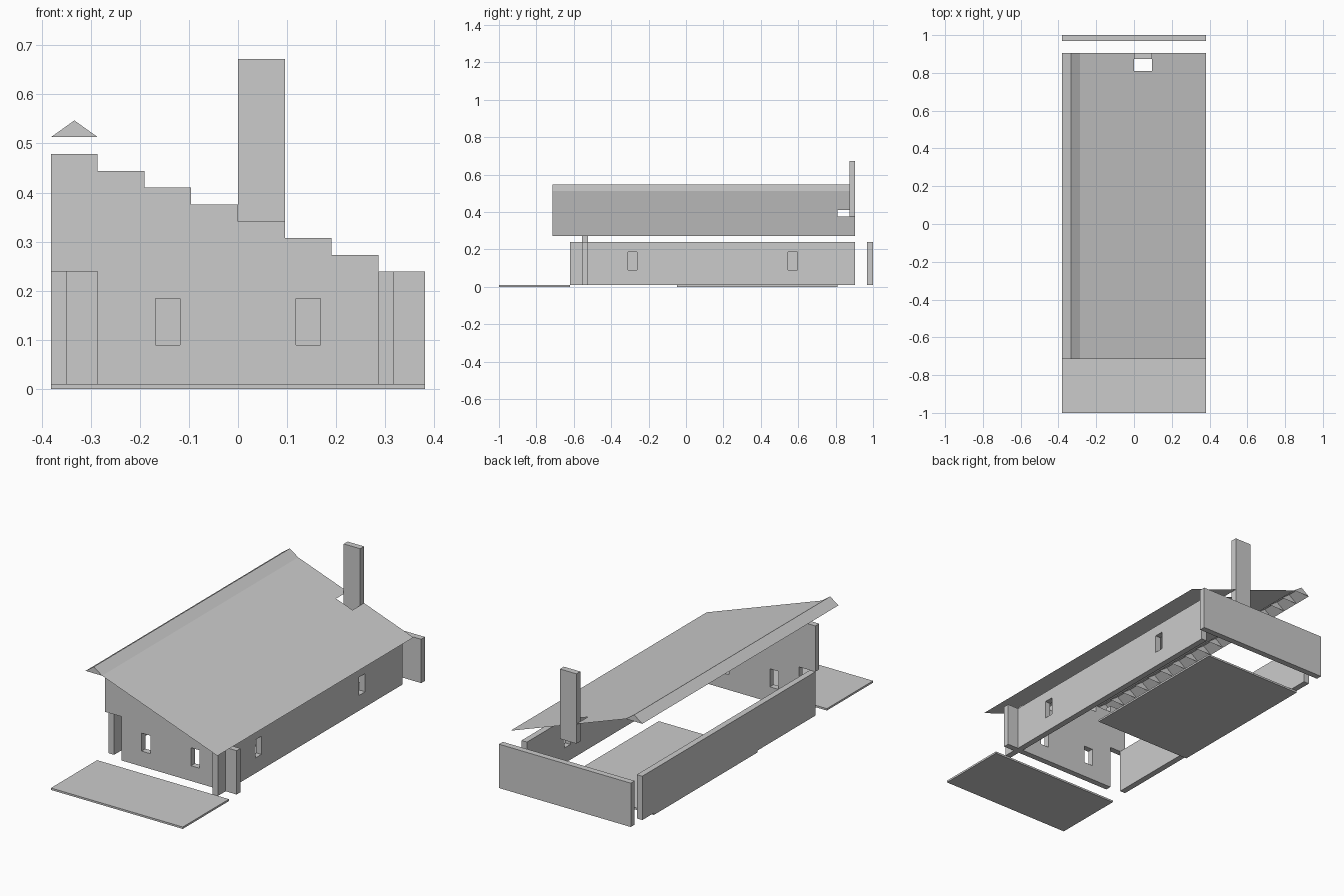
import bpy, bmesh

if "Cube" in bpy.data.objects:
    bpy.data.objects.remove(bpy.data.objects["Cube"])

U = 2 / 21            # building grid module
T = U / 3             # wall thickness
S = 0.0342            # height of one roof step
Z0, Z1 = 0.01, 0.239  # wall base and wall top


def finish(name, bm):
    bmesh.ops.remove_doubles(bm, verts=bm.verts, dist=1e-5)
    me = bpy.data.meshes.new(name)
    bm.to_mesh(me)
    bm.free()
    ob = bpy.data.objects.new(name, me)
    bpy.context.collection.objects.link(ob)
    return ob


def box(name, x0, x1, y0, y1, z0, z1):
    bm = bmesh.new()
    bmesh.ops.create_cube(bm, size=1)
    for v in bm.verts:
        v.co = ((x0, x1)[v.co.x > 0], (y0, y1)[v.co.y > 0], (z0, z1)[v.co.z > 0])
    return finish(name, bm)


def cut(wall, *bounds):
    c = box(wall.name + "_window_cutter", *bounds)
    c.hide_render = True
    c.hide_viewport = True
    m = wall.modifiers.new("window", 'BOOLEAN')
    m.operation, m.object, m.solver = 'DIFFERENCE', c, 'EXACT'


# Floor slabs
box("porch_slab", -4*U, 4*U, -1, -6.5*U, 0, Z0)
box("floor_slab", -4*U, 2*U, -0.5*U, 8.5*U, 0, Z0)

# Side and back walls
box("left_wall", -4*U, -4*U + T, -5.5*U, 9.5*U, Z0, Z1)
right = box("right_wall", 3*U, 3*U + T, -6.5*U, 9.5*U, Z0, Z1)
for yc in (-3*U, 6*U):
    cut(right, 2.8*U, 3.6*U, yc - 0.025, yc + 0.025, 0.09, 0.185)
box("back_wall", -4*U, 4*U, 1 - T, 1, Z0, Z1)

# Stepped front wall with a doorway gap at the left
pts = [(4*U, Z0)]
for i in range(8):
    x, z = (4 - i)*U, Z1 + i*S
    pts += [(x, z), (x - U, z)]
pts += [(-4*U, Z1), (-3*U, Z1), (-3*U, Z0)]
bm = bmesh.new()
yf = -5.5*U - T
face = bm.faces.new([bm.verts.new((x, yf, z)) for x, z in pts])
ext = bmesh.ops.extrude_face_region(bm, geom=[face], use_keep_orig=True)
for v in ext["geom"]:
    if isinstance(v, bmesh.types.BMVert):
        v.co.y += T
bmesh.ops.recalc_face_normals(bm, faces=bm.faces)
front = finish("front_wall", bm)
for xc in (-1.5*U, 1.5*U):
    cut(front, xc - 0.025, xc + 0.025, yf - 0.05, yf + T + 0.05, 0.09, 0.184)

# Roof sheet of tiles, one tile left out for the chimney
ZR, ZE = 0.513, 0.273
bm = bmesh.new()
for i in range(7):
    xa, xb = (i - 3)*U, (i - 2)*U
    za, zb = ZR + (ZE - ZR)*i/7, ZR + (ZE - ZR)*(i + 1)/7
    for j in range(17):
        if i == 3 and j == 16:
            continue
        ya, yb = (j - 7.5)*U, (j - 6.5)*U
        bm.faces.new([bm.verts.new(p) for p in
                      ((xa, ya, za), (xb, ya, zb), (xb, yb, zb), (xa, yb, za))])
finish("roof_sheet", bm)

# Ridge caps, open below, each closed by triangular ends
bm = bmesh.new()
for j in range(17):
    a, b = [[bm.verts.new((x, y, z)) for x, z in
             ((-4*U, ZR), (-3.5*U, 0.547), (-3*U, ZR))]
            for y in ((j - 7.5)*U, (j - 6.5)*U)]
    bm.faces.new((a[0], a[1], b[1], b[0]))
    bm.faces.new((a[1], a[2], b[2], b[1]))
    bm.faces.new(a)
    if j == 16:
        bm.faces.new(b)
bmesh.ops.recalc_face_normals(bm, faces=bm.faces)
finish("ridge_caps", bm)

# Chimney
box("chimney", 0, U, 9.5*U - T, 9.5*U, 0.307, 0.672)
